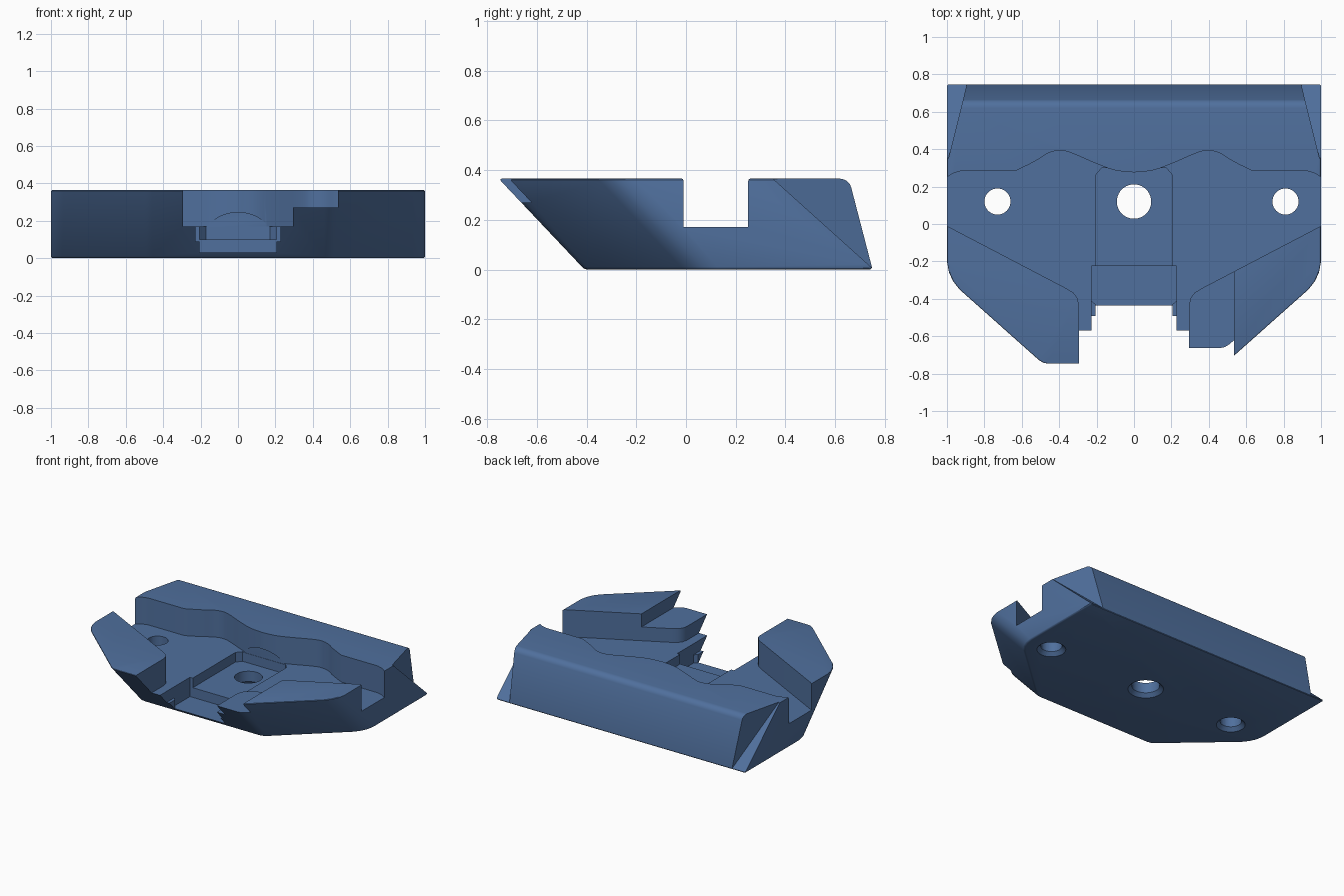
import bpy, bmesh, math
from mathutils import Vector

if "Cube" in bpy.data.objects:
    bpy.data.objects.remove(bpy.data.objects["Cube"])

H = 0.365          # overall height
FLOOR = 0.17       # main channel floor

steel = bpy.data.materials.new("steel blue")
steel.diffuse_color = (0.08, 0.162, 0.34, 1)
steel.use_nodes = True
steel.node_tree.nodes["Principled BSDF"].inputs["Base Color"].default_value = steel.diffuse_color


def finish(name, bm):
    bmesh.ops.recalc_face_normals(bm, faces=bm.faces)
    me = bpy.data.meshes.new(name)
    bm.to_mesh(me)
    bm.free()
    ob = bpy.data.objects.new(name, me)
    bpy.context.collection.objects.link(ob)
    me.materials.append(steel)
    return ob


def loft(name, low, high):
    """Closed solid between two rings of 3D points."""
    bm = bmesh.new()
    a = [bm.verts.new(p) for p in low]
    b = [bm.verts.new(p) for p in high]
    bm.faces.new(a[::-1])
    bm.faces.new(b)
    for i in range(len(a)):
        j = (i + 1) % len(a)
        bm.faces.new((a[i], a[j], b[j], b[i]))
    return finish(name, bm)


def prism(name, pts, z0, z1):
    return loft(name, [(x, y, z0) for x, y in pts], [(x, y, z1) for x, y in pts])


def box(name, x0, x1, y0, y1, z0, z1):
    return prism(name, [(x0, y0), (x1, y0), (x1, y1), (x0, y1)], z0, z1)


def circle(cx, cy, r, n=40):
    return [(cx + r * math.cos(2 * math.pi * i / n),
             cy + r * math.sin(2 * math.pi * i / n)) for i in range(n)]


def apply(ob, mod):
    bpy.context.view_layer.objects.active = ob
    bpy.ops.object.modifier_apply(modifier=mod.name)


def cut(ob, cutter):
    m = ob.modifiers.new("cut", 'BOOLEAN')
    m.operation, m.solver, m.object = 'DIFFERENCE', 'EXACT', cutter
    apply(ob, m)
    bpy.data.objects.remove(cutter)


def smooth(pts, n=5):
    """Catmull-Rom curve through the points."""
    p = [Vector(q) for q in pts]
    p = [2 * p[0] - p[1]] + p + [2 * p[-1] - p[-2]]
    out = []
    for i in range(1, len(p) - 2):
        a, b, c, d = p[i - 1:i + 3]
        for k in range(n):
            t = k / n
            out.append(tuple(0.5 * (2 * b + (c - a) * t + (2 * a - 5 * b + 4 * c - d) * t * t
                                    + (3 * b - a - 3 * c + d) * t ** 3)))
    return out + [tuple(p[-2])]


# Body: front outline sheared back towards the base, rear wall leaning forward
front = [(0.46, -0.753), (0.485, -0.748), (0.51, -0.733), (0.935, -0.355),
         (0.97, -0.31), (0.99, -0.265), (1.0, -0.21)]
half_top = front + [(1.0, 0.655)]
half_low = [(x, y + 0.345) for x, y in front] + [(1.0, 0.75)]


def ring(half, z):
    return [(x, y, z) for x, y in half] + [(-x, y, z) for x, y in reversed(half)]


body = loft("mounting_block", ring(half_low, 0), ring(half_top, H))

# Rounded upper rear edge and fine outer edges
bm = bmesh.new()
bm.from_mesh(body.data)
rear = [e for e in bm.edges if all(v.co.y > 0.6 and v.co.z > 0.3 for v in e.verts)]
bmesh.ops.bevel(bm, geom=rear, offset=0.035, segments=5, profile=0.5, affect='EDGES')
bm.to_mesh(body.data)
bm.free()
m = body.modifiers.new("edges", 'BEVEL')
m.width, m.segments, m.limit_method, m.angle_limit = 0.012, 3, 'ANGLE', math.radians(40)
apply(body, m)

# Rear corners: upper part cut away, leaving sloping ears
for s in (1, -1):
    plan = [(0.995, 0.34), (1.1, 0.34), (1.1, 0.85), (0.868, 0.85)]
    low = [(s * x, y, 0.012 + (0.742 - y) * 0.9) for x, y in plan]
    high = [(s * x, y, 0.6) for x, y in plan]
    cut(body, loft("corner_cutter", low, high))

# Main channel: wavy rear wall, splayed front walls and open throat
wave = smooth([(-0.63, 0.285), (-0.53, 0.335), (-0.46, 0.378), (-0.395, 0.393),
               (-0.33, 0.378), (-0.2, 0.322), (-0.1, 0.287), (0, 0.276)])
wave = [(-1.1, 0.2), (-1.0, 0.25), (-0.965, 0.272), (-0.92, 0.285)] + wave
wave += [(-x, y) for x, y in reversed(wave[:-1])]
splay = [(1.1, 0.042), (0.36, -0.345), (0.325, -0.367), (0.303, -0.395), (0.295, -0.43), (0.295, -1)]


def offset_channel(d):
    return ([(x, y + d) for x, y in wave]
            + [(x - d * 0.5 * (y > -0.3) - d * (y <= -0.3), y - d * (y > -0.36)) for x, y in splay]
            + [(d * (y <= -0.3) - x, y - d * (y > -0.36)) for x, y in reversed(splay)])


cut(body, prism("channel_cutter", offset_channel(0), FLOOR, 0.6))

# Lowered shelf on the right of the throat
cut(body, box("shelf_cutter", 0.2, 0.535, -1, -0.22, 0.27, 0.6))

# Centre pocket with chamfered rear corners and arched relief in the wavy wall
cut(body, prism("pocket_cutter", [(-0.205, -0.4), (0.205, -0.4), (0.205, 0.262), (0.172, 0.3),
                                  (-0.172, 0.3), (-0.205, 0.262)], 0.10, FLOOR + 0.002))
R, cz = 0.22, 0.025
arch = [(R * math.sin(a), cz + R * math.cos(a))
        for a in [math.radians(-50 + 100 * i / 20) for i in range(21)]]
cut(body, loft("arch_cutter", [(x, 0.0, z) for x, z in arch], [(x, 0.302, z) for x, z in arch]))

# Deep front recess below the pocket
cut(body, prism("recess_cutter", [(-0.205, -1), (0.205, -1), (0.205, -0.43), (0.228, -0.41),
                                  (0.228, -0.225), (-0.228, -0.225), (-0.228, -0.41), (-0.205, -0.43)],
                0.03, 0.1))
cut(body, box("recess_upper_cutter", -0.228, 0.228, -1, -0.225, 0.09, FLOOR + 0.002))

# Screw holes with countersunk undersides
for x, r in ((0, 0.092), (-0.73, 0.07), (0.81, 0.07)):
    cut(body, prism("hole_cutter", circle(x, 0.12, r), -0.1, 0.3))
    low = [(a, b, -0.01) for a, b in circle(x, 0.12, r + 0.035)]
    high = [(a, b, 0.03) for a, b in circle(x, 0.12, r - 0.005)]
    cut(body, loft("countersink_cutter", low, high))

# Smooth shading with crisp edges
bpy.ops.object.select_all(action='DESELECT')
body.select_set(True)
bpy.context.view_layer.objects.active = body
bpy.ops.object.shade_smooth_by_angle(angle=math.radians(30))
